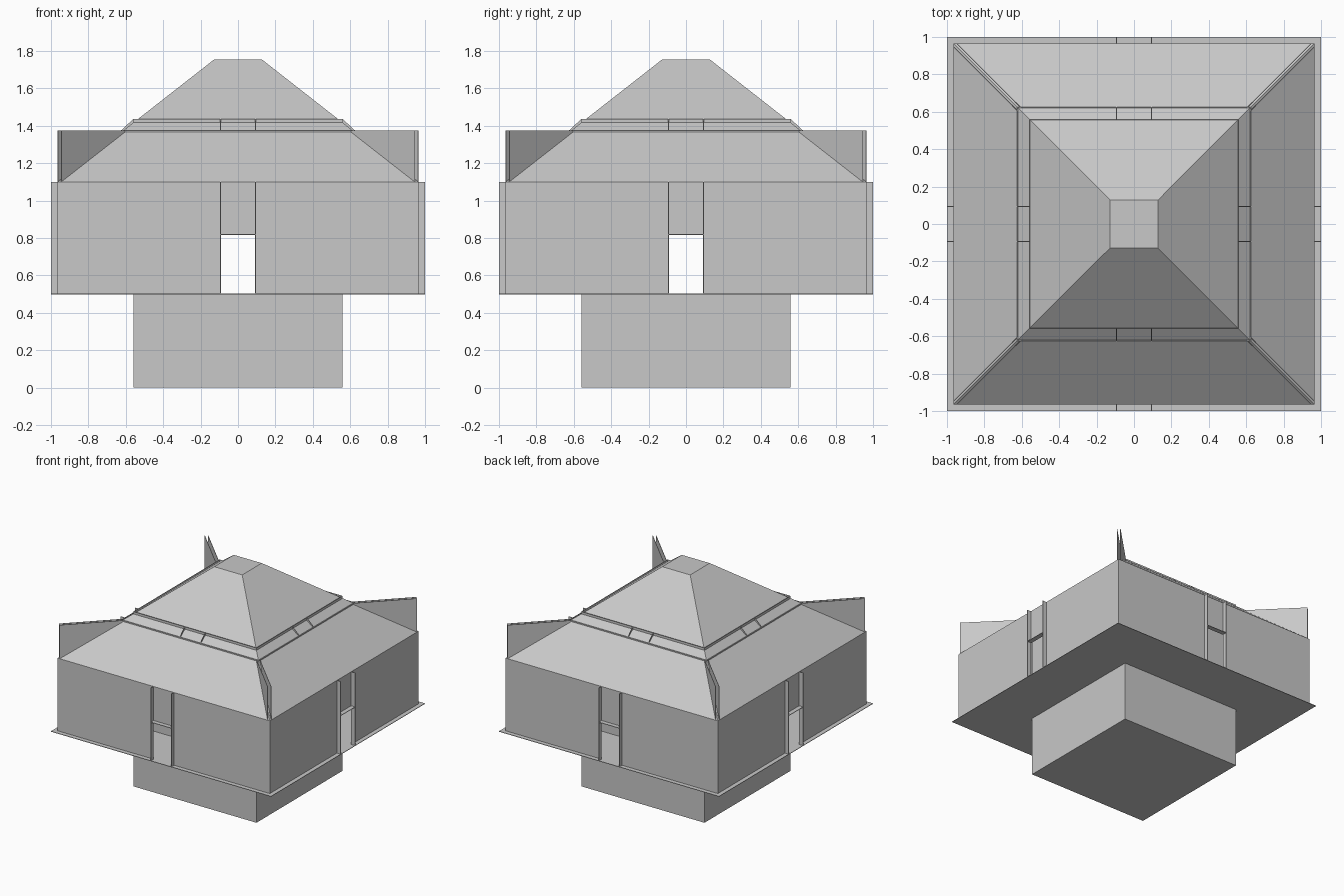
import bpy, bmesh
from math import pi
from mathutils import Matrix, Vector

if "Cube" in bpy.data.objects:
    bpy.data.objects.remove(bpy.data.objects["Cube"])

stone = bpy.data.materials.new("pale_grey_stone")
stone.use_nodes = True
colour = (0.58, 0.58, 0.58, 1)
stone.diffuse_color = colour
stone.node_tree.nodes["Principled BSDF"].inputs["Base Color"].default_value = colour

WALL, CORE, LIP, RIM = 0.965, 0.56, 0.6245, 1.0   # half widths
FLOOR, LINTEL, EAVE, PEAK = 0.503, 0.817, 1.1, 1.755
DOOR, TOP = 0.093, 0.127                           # half widths
LIP_TOP, CORE_TOP = 1.376, 1.436
T = 0.004                                          # sheet thickness


def roof_z(d):
    return EAVE + (WALL - d) * (PEAK - EAVE) / (WALL - TOP)


def box(bm, x0, x1, y0, y1, z0, z1):
    size = Vector((x1 - x0, y1 - y0, z1 - z0))
    mid = Vector((x0 + x1, y0 + y1, z0 + z1)) / 2
    m = Matrix.Translation(mid) @ Matrix.Diagonal((*size, 1))
    return bmesh.ops.create_cube(bm, size=1, matrix=m)["verts"]


def prism(bm, points, offset):
    """Sheet with the given outline, thickened along offset."""
    face = bm.faces.new([bm.verts.new(p) for p in points])
    out = bmesh.ops.extrude_face_region(bm, geom=[face], use_keep_orig=True)
    moved = [v for v in out["geom"] if isinstance(v, bmesh.types.BMVert)]
    bmesh.ops.translate(bm, vec=offset, verts=moved)


def finish(name, bm, four_sides=False):
    if four_sides:
        geom = bm.verts[:] + bm.edges[:] + bm.faces[:]
        for i in range(1, 4):
            copy = bmesh.ops.duplicate(bm, geom=geom)["geom"]
            bmesh.ops.rotate(bm, matrix=Matrix.Rotation(i * pi / 2, 3, "Z"),
                             verts=[v for v in copy if isinstance(v, bmesh.types.BMVert)])
    bmesh.ops.recalc_face_normals(bm, faces=bm.faces[:])
    mesh = bpy.data.meshes.new(name)
    bm.to_mesh(mesh)
    bm.free()
    mesh.materials.append(stone)
    bpy.context.collection.objects.link(bpy.data.objects.new(name, mesh))


def door_walls(name, d, top):
    """Square ring of thin walls with a doorway in the middle of each."""
    bm = bmesh.new()
    box(bm, -d, -DOOR, -d, -d + T, FLOOR, top)
    box(bm, DOOR, d, -d, -d + T, FLOOR, top)
    box(bm, -DOOR, DOOR, -d, -d + T, LINTEL, top)
    finish(name, bm, True)


# Foundation block and floor slab
bm = bmesh.new()
box(bm, -CORE, CORE, -CORE, CORE, 0, FLOOR - T)
finish("foundation", bm)
bm = bmesh.new()
box(bm, -RIM, RIM, -RIM, RIM, FLOOR - T, FLOOR)
finish("floor_slab", bm)

# Outer walls, and inner walls that rise just above the roof
door_walls("outer_walls", WALL, EAVE)
door_walls("inner_walls", CORE, CORE_TOP)

# Door jambs and the ledge over each doorway
bm = bmesh.new()
for s in (-1, 1):
    box(bm, s * DOOR - T / 2, s * DOOR + T / 2, -RIM, -WALL, FLOOR, EAVE)
box(bm, -DOOR, DOOR, -RIM, -WALL, LINTEL, LINTEL + T)
finish("door_frames", bm, True)

# Hipped roof with a flat top, open underneath
bm = bmesh.new()
for v in box(bm, -WALL, WALL, -WALL, WALL, EAVE, PEAK):
    if v.co.z > EAVE + 0.1:
        v.co.x *= TOP / WALL
        v.co.y *= TOP / WALL
bottom = [f for f in bm.faces if f.calc_center_median().z < EAVE + 0.01]
bmesh.ops.delete(bm, geom=bottom, context="FACES_ONLY")
finish("roof", bm)

# Low upright lip round the roof
bm = bmesh.new()
box(bm, -LIP, LIP, -LIP, -LIP + T, roof_z(LIP), LIP_TOP)
finish("roof_lip", bm, True)

# Ribs bridging the lip and the inner wall tops
bm = bmesh.new()
for s in (-1, 1):
    x = s * DOOR - T / 2
    prism(bm, [(x, -LIP, roof_z(LIP)), (x, -LIP, LIP_TOP),
               (x, -CORE, CORE_TOP), (x, -CORE, roof_z(CORE))], (T, 0, 0))
finish("roof_ribs", bm, True)

# Paired upright fins along each hip
bm = bmesh.new()
GAP = 0.02
outline = [(LIP, roof_z(LIP)), (LIP, LIP_TOP), (WALL, LIP_TOP), (WALL, EAVE)]
prism(bm, [(d, GAP - d, z) for d, z in outline], (-T / 2, -T / 2, 0))
prism(bm, [(d - GAP, -d, z) for d, z in outline], (T / 2, T / 2, 0))
finish("corner_fins", bm, True)
